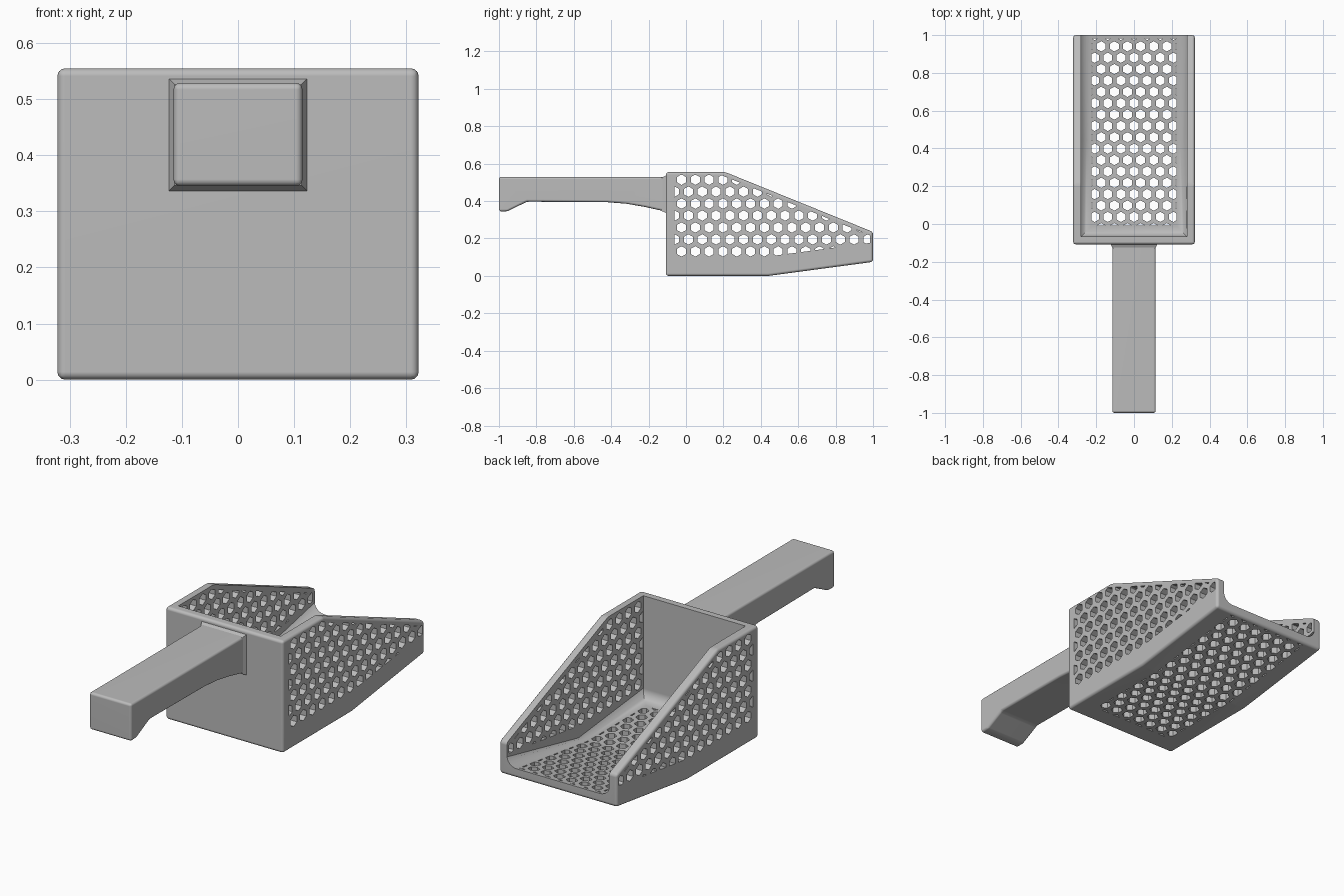
import bpy, bmesh
from math import sin, cos, pi, radians
from mathutils import Vector

default = bpy.data.objects.get("Cube")
if default:
    bpy.data.objects.remove(default)

grey = bpy.data.materials.new("plain_grey")
grey.use_nodes = True
grey.diffuse_color = (0.5, 0.5, 0.5, 1)
grey.node_tree.nodes["Principled BSDF"].inputs["Base Color"].default_value = (0.5, 0.5, 0.5, 1)


def along_x(u, v, w):
    return (w, u, v)


def along_z(u, v, w):
    return (u, v, w)


def add_prism(bm, points, low, high, place):
    """Extrude a flat outline between two depths."""
    bottom = [bm.verts.new(place(u, v, low)) for u, v in points]
    top = [bm.verts.new(place(u, v, high)) for u, v in points]
    bm.faces.new(bottom[::-1])
    bm.faces.new(top)
    n = len(points)
    for i in range(n):
        j = (i + 1) % n
        bm.faces.new((bottom[i], bottom[j], top[j], top[i]))


def make_object(name, bm):
    bmesh.ops.recalc_face_normals(bm, faces=bm.faces)
    mesh = bpy.data.meshes.new(name)
    bm.to_mesh(mesh)
    bm.free()
    mesh.materials.append(grey)
    obj = bpy.data.objects.new(name, mesh)
    bpy.context.collection.objects.link(obj)
    return obj


def hex_pattern(name, pitch, radius, first, rows, columns, limits, low, high, place):
    """Staggered hexagon prisms, trimmed by half planes (point, outward normal)."""
    flat = bmesh.new()
    step = pitch * 0.866
    for row in range(rows):
        for col in range(columns):
            u = first[0] + (col + 0.5 * (row % 2)) * pitch
            v = first[1] + row * step
            flat.faces.new([flat.verts.new((u + radius * cos(pi / 2 + k * pi / 3),
                                            v + radius * sin(pi / 2 + k * pi / 3), 0))
                            for k in range(6)])
    for point, normal in limits:
        bmesh.ops.bisect_plane(flat, geom=flat.verts[:] + flat.edges[:] + flat.faces[:],
                               plane_co=(*point, 0), plane_no=(*normal, 0), clear_outer=True)
    bm = bmesh.new()
    for face in flat.faces:
        if face.calc_area() > 3e-5:
            add_prism(bm, [v.co.xy for v in face.verts], low, high, place)
    flat.free()
    cutter = make_object(name, bm)
    cutter.hide_render = True
    return cutter


def round_edges(obj, width):
    mod = obj.modifiers.new("rounding", "BEVEL")
    mod.width, mod.segments = width, 3
    mod.limit_method, mod.angle_limit = "ANGLE", radians(20)


def cut(obj, cutter):
    mod = obj.modifiers.new("cut", "BOOLEAN")
    mod.operation, mod.solver, mod.object = "DIFFERENCE", "EXACT", cutter


def finish(obj):
    """Apply the modifiers and shade."""
    bpy.context.view_layer.update()
    graph = bpy.context.evaluated_depsgraph_get()
    mesh = bpy.data.meshes.new_from_object(obj.evaluated_get(graph))
    obj.modifiers.clear()
    obj.data = mesh
    bpy.ops.object.select_all(action="DESELECT")
    obj.select_set(True)
    bpy.context.view_layer.objects.active = obj
    bpy.ops.object.shade_smooth_by_angle(angle=radians(35))
    obj.modifiers.new("even_normals", "WEIGHTED_NORMAL").keep_sharp = True


# Scoop body
bm = bmesh.new()
add_prism(bm, [(-0.108, 0), (0.44, 0), (1, 0.075), (1, 0.235), (0.21, 0.555), (-0.108, 0.555)],
          -0.322, 0.322, along_x)
scoop = make_object("scoop_body", bm)
round_edges(scoop, 0.014)

# Hollow with rounded floor edges
bm = bmesh.new()
wall, back, floor = 0.28, -0.066, 0.045
add_prism(bm, [(back, floor), (0.44, floor), (1.1, floor + 0.088), (1.1, 0.8), (back, 0.8)],
          -wall, wall, along_x)
floor_edges = []
for edge in bm.edges:
    a, b = (v.co for v in edge.verts)
    runs_lengthwise = abs(a.x - b.x) < 0.01 and abs(a.y - b.y) > 0.1
    at_back = abs(a.x - b.x) > 0.1 and max(a.y, b.y) < 0
    if max(a.z, b.z) < 0.2 and (runs_lengthwise or at_back):
        floor_edges.append(edge)
bmesh.ops.bevel(bm, geom=floor_edges, offset=0.052, offset_type="OFFSET", segments=6,
                profile=0.5, affect="EDGES")
hollow = make_object("hollow_cutter", bm)
hollow.hide_render = True

# Hexagon holes through both side walls
side_holes = hex_pattern(
    "side_hole_cutter", 0.0738, 0.028, (-0.024, 0.131), 7, 16,
    [((-0.062, 0), (-1, 0)), ((0.983, 0), (1, 0)), ((0, 0.54), (0, 1)),
     ((0, 0.104), (0, -1)), ((0.44, 0.104), (0.133, -1)), ((0.21, 0.53), (0.405, 1))],
    -0.5, 0.5, along_x)
# The staggered rows also begin at the back edge
bm = bmesh.new()
bm.from_mesh(side_holes.data)
for row in (1, 3, 5):
    z = 0.131 + row * 0.0639
    add_prism(bm, [(-0.062, z - 0.027), (-0.061, z - 0.028), (-0.037, z - 0.014),
                   (-0.037, z + 0.014), (-0.061, z + 0.028), (-0.062, z + 0.027)],
              -0.5, 0.5, along_x)
bmesh.ops.recalc_face_normals(bm, faces=bm.faces)
bm.to_mesh(side_holes.data)
bm.free()

# Hexagon holes through the floor
floor_holes = hex_pattern(
    "floor_hole_cutter", 0.0695, 0.0272, (-0.3127, -0.0225), 18, 10,
    [((-0.226, 0), (-1, 0)), ((0.226, 0), (1, 0)), ((0, -0.008), (0, -1)), ((0, 0.983), (0, 1))],
    -0.1, 0.25, along_z)

for cutter in (hollow, side_holes, floor_holes):
    cut(scoop, cutter)
finish(scoop)
for cutter in (hollow, side_holes, floor_holes):
    bpy.data.objects.remove(cutter)

# Handle with a hooked end and a curved root
bm = bmesh.new()
add_prism(bm, [(-1, 0.345), (-0.955, 0.345), (-0.85, 0.397), (-0.42, 0.394), (-0.32, 0.386),
               (-0.22, 0.369), (-0.09, 0.34), (-0.09, 0.529), (-1, 0.529)],
          -0.115, 0.115, along_x)
handle = make_object("handle", bm)
round_edges(handle, 0.012)
finish(handle)

# Flared joint between handle and body
bm = bmesh.new()
bmesh.ops.create_cube(bm, size=1)
centre = Vector((0, -0.115, 0.4365))
for v in bm.verts:
    grow = 0.012 if v.co.y > 0 else -0.002
    v.co = centre + Vector((v.co.x * (0.23 + 2 * grow), v.co.y * 0.03,
                            v.co.z * (0.183 + 2 * grow)))
joint = make_object("handle_joint", bm)
finish(joint)
